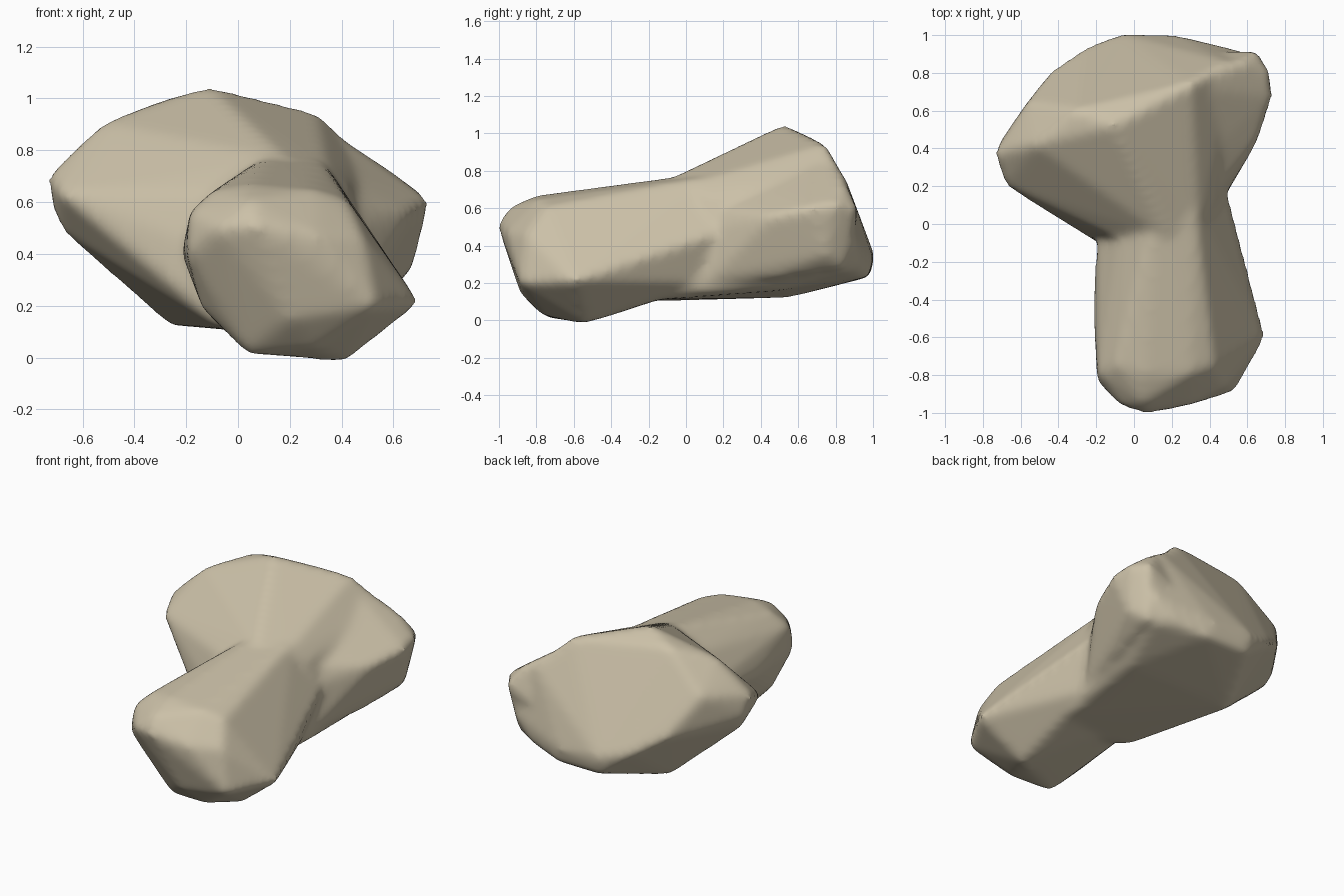
import bpy
import bmesh

default_cube = bpy.data.objects.get("Cube")
if default_cube:
    bpy.data.objects.remove(default_cube, do_unlink=True)

# Single warm stone colour
stone = bpy.data.materials.new("warm_beige_stone")
stone.use_nodes = True
stone_colour = (0.6, 0.53, 0.39, 1)
stone.diffuse_color = stone_colour
stone.node_tree.nodes["Principled BSDF"].inputs["Base Color"].default_value = stone_colour


def add_hull(target, *point_groups):
    """Wrap a convex skin around groups of points and add it to the target mesh."""
    hull = bmesh.new()
    for group in point_groups:
        for point in group:
            hull.verts.new(point)
    bmesh.ops.convex_hull(hull, input=hull.verts[:])
    loose_verts = [v for v in hull.verts if not v.link_faces]
    bmesh.ops.delete(hull, geom=loose_verts, context="VERTS")
    bmesh.ops.recalc_face_normals(hull, faces=hull.faces[:])
    copies = {v: target.verts.new(v.co) for v in hull.verts}
    for face in hull.faces:
        target.faces.new([copies[v] for v in face.verts])
    hull.free()


def add_modifier(owner, name, kind, **settings):
    """Add a modifier with the given settings."""
    modifier = owner.modifiers.new(name, kind)
    for key, value in settings.items():
        setattr(modifier, key, value)


# Throat of the head, where it narrows towards the shaft
throat = [
    (-.25, -.04, .47), (-.1, -.06, .63), (.18, -.07, .76), (.34, 0, .72),
    (.42, .12, .65), (.48, .15, .45), (.4, -.17, .12), (-.05, -.18, .11), (-.2, -.04, .25),
]

# Broad knob on one side of the head
broad_knob = [
    (-.73, .37, .7), (-.68, .21, .63), (-.67, .4, .49), (-.71, .42, .58), (-.45, .09, .58),
    (-.62, .4, .81), (-.52, .42, .9), (-.56, .64, .74), (-.42, .82, .5), (-.26, .55, .13),
]

# Crest along the top and the sloping rear face
crest = [(-.3, .6, .98), (-.11, .52, 1.04), (.3, .74, .94), (.5, .85, .75)]
rear = [
    (-.26, .93, .4), (-.06, 1, .35), (.23, .99, .33), (-.05, .98, .24), (.25, .97, .24),
    (.6, .9, .42), (.48, .92, .3), (.55, .84, .27), (.45, .5, .17),
]

# Smaller knob on the other side, blended back into the crest and throat
small_knob = [
    (.73, .68, .6), (.71, .81, .62), (.65, .91, .6), (.66, .46, .56), (.55, .85, .74),
    (.67, .75, .35), (.6, .85, .28), (.53, .45, .22), (.51, .27, .42),
]
small_knob_root = [
    (.3, .72, .9), (.3, .3, .75), (.4, .13, .6), (.48, .18, .5), (.46, .12, .22), (.2, .9, .4),
]

# Rounded front end of the shaft
front_end = [
    (.07, -1, .51), (-.07, -.96, .5), (.3, -.95, .47), (.05, -.94, .6),
    (.53, -.88, .2), (.2, -.88, .15), (-.19, -.83, .4), (-.18, -.8, .56),
    (-.09, -.75, .64), (.05, -.8, .66), (.3, -.79, .64), (.42, -.75, .6), (.48, -.85, .46),
    (.69, -.6, .21), (.41, -.54, -.01), (.3, -.77, .04), (.04, -.73, .02),
    (-.13, -.7, .19), (-.21, -.4, .4),
]

# Rear end of the shaft, sunk into the throat
shaft_root = [
    (-.18, .1, .45), (-.05, .1, .65), (.12, .1, .78), (.32, .1, .76),
    (.48, .2, .48), (.42, .1, .2), (-.05, .1, .2),
]

# Join the convex masses into one body
body = bmesh.new()
add_hull(body, throat, broad_knob, crest, rear)
add_hull(body, small_knob, small_knob_root)
add_hull(body, front_end, shaft_root)
mesh = bpy.data.meshes.new("rock_body")
body.to_mesh(mesh)
body.free()
mesh.materials.append(stone)
rock = bpy.data.objects.new("rock_body", mesh)
bpy.context.collection.objects.link(rock)

# Fuse the masses, soften their edges and make up for the lost thickness
add_modifier(rock, "fuse", "REMESH", mode="VOXEL", voxel_size=0.022, use_smooth_shade=True)
add_modifier(rock, "soften", "SMOOTH", factor=0.5, iterations=14)
add_modifier(rock, "thicken", "DISPLACE", strength=0.008, mid_level=0)
